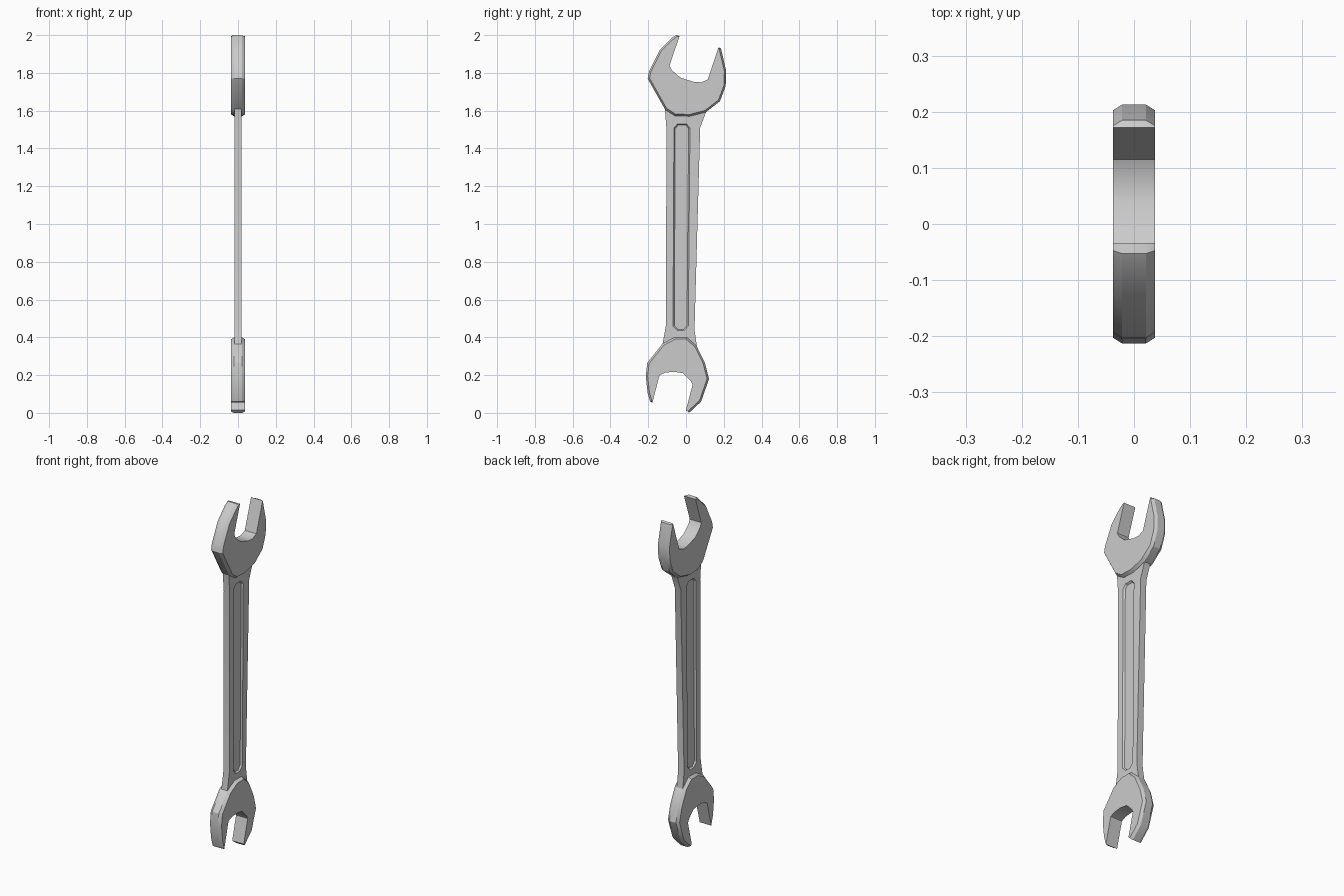
import bpy
import bmesh
from math import radians
from mathutils import Vector

if "Cube" in bpy.data.objects:
    bpy.data.objects.remove(bpy.data.objects["Cube"], do_unlink=True)

steel = bpy.data.materials.new("steel_grey")
steel.use_nodes = True
steel.diffuse_color = (0.6, 0.6, 0.6, 1)
steel.node_tree.nodes["Principled BSDF"].inputs["Base Color"].default_value = (0.6, 0.6, 0.6, 1)


def inset(points, d, closed):
    """Move a counterclockwise (y, z) path inwards by d with mitred corners."""
    pts = [Vector(p) for p in points]
    n = len(pts)
    normals = []
    for i in range(n):
        e = (pts[(i + 1) % n] - pts[i]).normalized()
        normals.append(Vector((-e.y, e.x)))
    out = []
    for i, p in enumerate(pts):
        a, b = normals[i - 1], normals[i]
        if not closed and i == 0:
            a = b
        if not closed and i == n - 1:
            b = a
        out.append(p + (a + b) * d / (1 + a.dot(b)))
    return out


def loft(name, layers):
    """Join equal-length (x, outline) layers with quads and cap both ends."""
    bm = bmesh.new()
    rings = [[bm.verts.new((x, p[0], p[1])) for p in pts] for x, pts in layers]
    for r, s in zip(rings, rings[1:]):
        for i in range(len(r)):
            j = (i + 1) % len(r)
            bm.faces.new((r[i], r[j], s[j], s[i]))
    bm.faces.new(rings[0][::-1])
    bm.faces.new(rings[-1])
    bmesh.ops.recalc_face_normals(bm, faces=bm.faces)
    mesh = bpy.data.meshes.new(name)
    bm.to_mesh(mesh)
    bm.free()
    mesh.materials.append(steel)
    obj = bpy.data.objects.new(name, mesh)
    bpy.context.collection.objects.link(obj)
    bpy.ops.object.select_all(action="DESELECT")
    obj.select_set(True)
    bpy.context.view_layer.objects.active = obj
    bpy.ops.object.shade_smooth_by_angle(angle=radians(30))
    return obj


def head(name, outer, jaw):
    """Open-ended head: chamfered outer rim, square-edged jaw."""
    half, chamfer = 0.037, 0.016
    rim = outer + jaw
    face = inset(outer, 0.01, False) + jaw
    loft(name, [(-half, face), (chamfer - half, rim), (half - chamfer, rim), (half, face)])


# Large head at the top
head("upper_head",
     [(-0.053, 2.0), (-0.075, 1.985), (-0.14, 1.92), (-0.195, 1.81), (-0.203, 1.77),
      (-0.11, 1.605), (-0.06, 1.573), (0.02, 1.57), (0.105, 1.592), (0.18, 1.65),
      (0.21, 1.73), (0.213, 1.81), (0.185, 1.93)],
     [(0.172, 1.935), (0.115, 1.765), (0.08, 1.75), (0.04, 1.753), (-0.03, 1.775),
      (-0.075, 1.815), (-0.087, 1.84), (-0.034, 1.995)])

# Small head at the bottom
head("lower_head",
     [(0.016, 0.0), (0.08, 0.06), (0.122, 0.18), (0.1, 0.265), (0.056, 0.355),
      (0.005, 0.4), (-0.06, 0.4), (-0.125, 0.365), (-0.205, 0.265), (-0.213, 0.195),
      (-0.203, 0.105), (-0.19, 0.06)],
     [(-0.178, 0.054), (-0.14, 0.2), (-0.11, 0.213), (-0.065, 0.218), (-0.015, 0.21),
      (0.025, 0.17), (0.035, 0.15), (0.0, 0.015)])

# Handle with a long sloped-wall groove on each side
outline = [(-0.112, 1.61), (-0.103, 1.5), (-0.107, 0.46), (-0.125, 0.36),
           (0.058, 0.35), (0.045, 0.44), (0.075, 1.51), (0.108, 1.598)]
groove = [(-0.045, 1.53), (-0.064, 1.508), (-0.069, 0.46), (-0.045, 0.435),
          (-0.01, 0.435), (0.012, 0.46), (0.021, 1.508), (0.003, 1.53)]
floor = inset(groove, 0.007, True)
loft("handle", [(-0.01, floor), (-0.019, groove), (-0.019, outline),
                (0.019, outline), (0.019, groove), (0.01, floor)])
